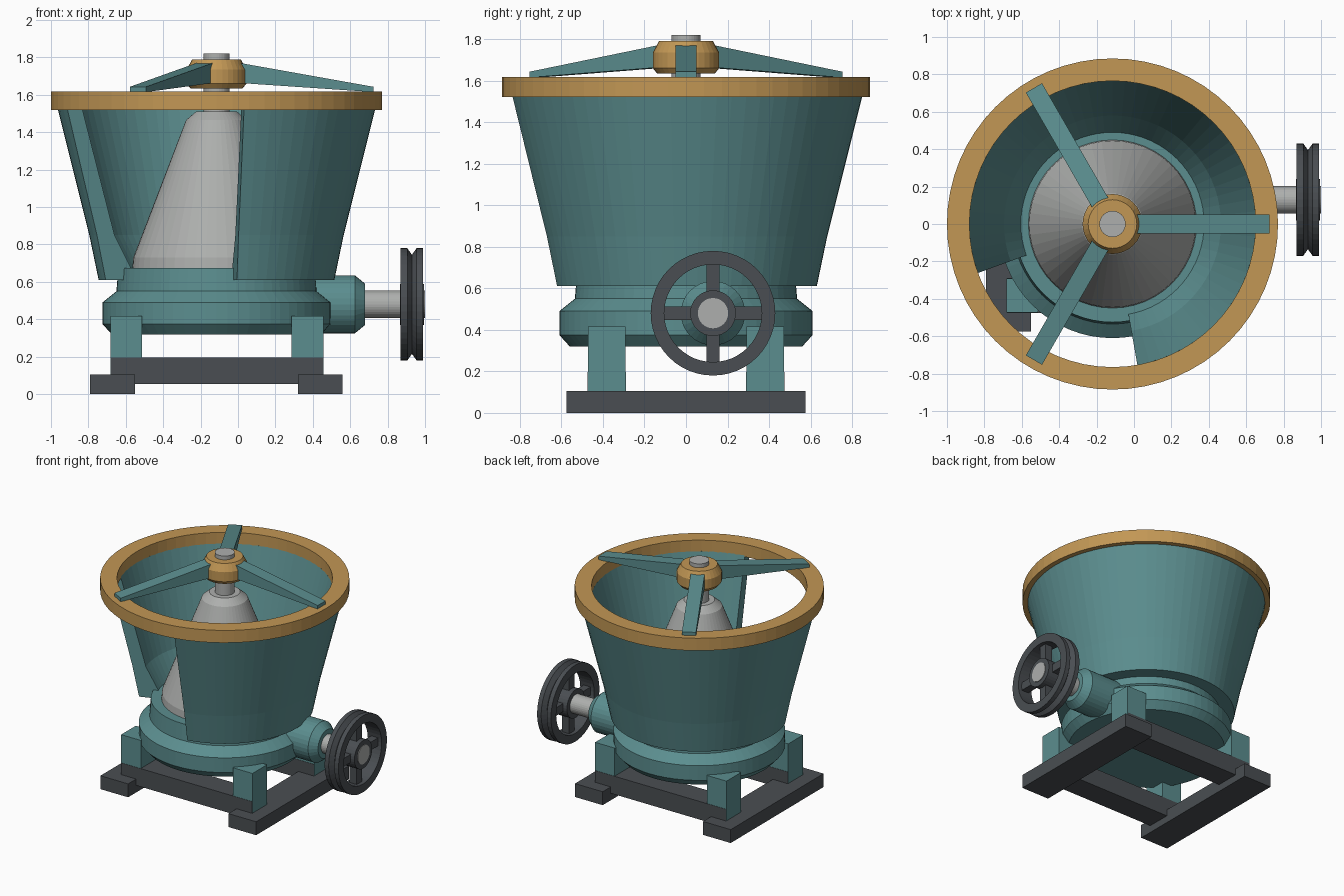
import bpy, bmesh, math
from mathutils import Matrix, Vector

cube = bpy.data.objects.get("Cube")
if cube:
    bpy.data.objects.remove(cube)


def material(name, rgb):
    m = bpy.data.materials.new(name)
    m.use_nodes = True
    m.diffuse_color = (*rgb, 1)
    node = m.node_tree.nodes["Principled BSDF"]
    node.inputs["Base Color"].default_value = (*rgb, 1)
    node.inputs["Roughness"].default_value = 0.6
    return m


TEAL = material("teal paint", (0.105, 0.27, 0.275))
GOLD = material("ochre paint", (0.54, 0.31, 0.09))
STEEL = material("bare steel", (0.42, 0.43, 0.42))
DARK = material("dark iron", (0.068, 0.076, 0.085))

AXIS = -0.115                     # x of the crushing axis
BOWL = Matrix.Translation((AXIS, 0, 0))
# drive axis: local z becomes world x
DRIVE = Matrix.Translation((0, 0.13, 0.48)) @ Matrix.Rotation(math.pi / 2, 4, "Y")


def finish(name, bm, mat, place):
    bmesh.ops.remove_doubles(bm, verts=bm.verts, dist=1e-5)
    bmesh.ops.recalc_face_normals(bm, faces=bm.faces)
    bm.transform(place)
    mesh = bpy.data.meshes.new(name)
    bm.to_mesh(mesh)
    bm.free()
    mesh.materials.append(mat)
    ob = bpy.data.objects.new(name, mesh)
    bpy.context.collection.objects.link(ob)
    return ob


def lathe(name, profile, mat, place=BOWL, sides=64, start=0, sweep=360):
    """Turn a closed (radius, height) outline about local z."""
    bm = bmesh.new()
    rings = []
    for i in range(sides + 1):
        a = math.radians(start + sweep * i / sides)
        rings.append([bm.verts.new((r * math.cos(a), r * math.sin(a), h))
                      for r, h in profile])
    n = len(profile)
    for p, q in zip(rings, rings[1:]):
        for j in range(n):
            k = (j + 1) % n
            if profile[j][0] == 0 and profile[k][0] == 0:
                continue
            if profile[j][0] == 0:
                bm.faces.new((p[j], p[k], q[k]))
            elif profile[k][0] == 0:
                bm.faces.new((p[j], p[k], q[j]))
            else:
                bm.faces.new((p[j], p[k], q[k], q[j]))
    if sweep < 360:
        bm.faces.new(rings[0])
        bm.faces.new(rings[-1])
    return finish(name, bm, mat, place)


def box(name, lo, hi, mat, place=Matrix()):
    bm = bmesh.new()
    lo, hi = Vector(lo), Vector(hi)
    size = Matrix.Diagonal((*(hi - lo), 1))
    bmesh.ops.create_cube(bm, size=1, matrix=Matrix.Translation((lo + hi) / 2) @ size)
    return finish(name, bm, mat, place)


# Base frame: skids, cross beams and corner legs
for side, x0, x1 in (("right", -0.79, -0.55), ("left", 0.32, 0.56)):
    box(side + "_skid", (x0, -0.575, 0), (x1, 0.575, 0.105), DARK)
for end, y0, y1 in (("front", -0.475, -0.29), ("back", 0.29, 0.475)):
    box(end + "_cross_beam", (-0.68, y0, 0.055), (0.455, y1, 0.197), DARK)
    for side, x0, x1 in (("right", -0.682, -0.512), ("left", 0.287, 0.457)):
        box(f"{end}_{side}_leg", (x0, y0 + 0.002, 0.106), (x1, y1 - 0.002, 0.417), TEAL)

# Round lower housing
lathe("base_housing", [(0, 0.32), (0.56, 0.32), (0.61, 0.375), (0.61, 0.49),
                       (0.535, 0.55), (0.525, 0.675), (0, 0.675)], TEAL)

# Bowl with an open wedge at the front right
lathe("bowl_shell", [(0.49, 0.61), (0.63, 0.61), (0.68, 0.85), (0.85, 1.53),
                     (0.765, 1.53), (0.58, 0.85), (0.49, 0.68)],
      TEAL, sides=56, start=-80, sweep=280)
lathe("bowl_rim", [(0.765, 1.52), (0.885, 1.52), (0.885, 1.617), (0.765, 1.617)], GOLD)

# Crushing cone and main shaft
lathe("crushing_cone", [(0, 0.67), (0.45, 0.67), (0.445, 0.73), (0.163, 1.465),
                        (0.11, 1.51), (0, 1.51)], STEEL, sides=48)
lathe("main_shaft", [(0, 1.45), (0.07, 1.45), (0.07, 1.82), (0, 1.82)], STEEL, sides=32)

# Top hub and its three tapering arms
lathe("top_hub", [(0, 1.635), (0.14, 1.635), (0.16, 1.66), (0.16, 1.735),
                  (0.13, 1.79), (0, 1.79)], GOLD, sides=32)
for i in range(3):
    bm = bmesh.new()
    outline = [(0.1, 1.665), (0.84, 1.615), (0.84, 1.643), (0.1, 1.775)]
    near, far = [[bm.verts.new((r, y, z)) for r, z in outline] for y in (-0.05, 0.05)]
    bm.faces.new(near)
    bm.faces.new(far)
    for j in range(4):
        k = (j + 1) % 4
        bm.faces.new((near[j], near[k], far[k], far[j]))
    turn = Matrix.Rotation(math.radians(120 * i), 4, "Z")
    finish(f"top_arm_{i + 1}", bm, TEAL, BOWL @ turn)

# Drive casing and shaft on the left side
lathe("drive_casing", [(0, 0.2), (0.155, 0.2), (0.155, 0.625), (0.11, 0.68), (0, 0.68)],
      TEAL, DRIVE, 32)
lathe("drive_shaft", [(0, 0.6), (0.073, 0.6), (0.073, 1.0), (0, 1.0)], STEEL, DRIVE, 32)

# Grooved pulley wheel: rim, hub and spokes
lathe("pulley_rim", [(0.235, 0.87), (0.3, 0.87), (0.3, 0.905), (0.265, 0.93),
                     (0.3, 0.955), (0.3, 0.99), (0.235, 0.99)], DARK, DRIVE, 48)
lathe("pulley_hub", [(0.06, 0.865), (0.11, 0.865), (0.11, 0.995), (0.06, 0.995)],
      DARK, DRIVE, 32)
for i in range(4):
    turn = Matrix.Rotation(math.radians(90 * i), 4, "Z")
    box(f"pulley_spoke_{i + 1}", (0.09, -0.032, 0.9), (0.25, 0.032, 0.96), DARK, DRIVE @ turn)
